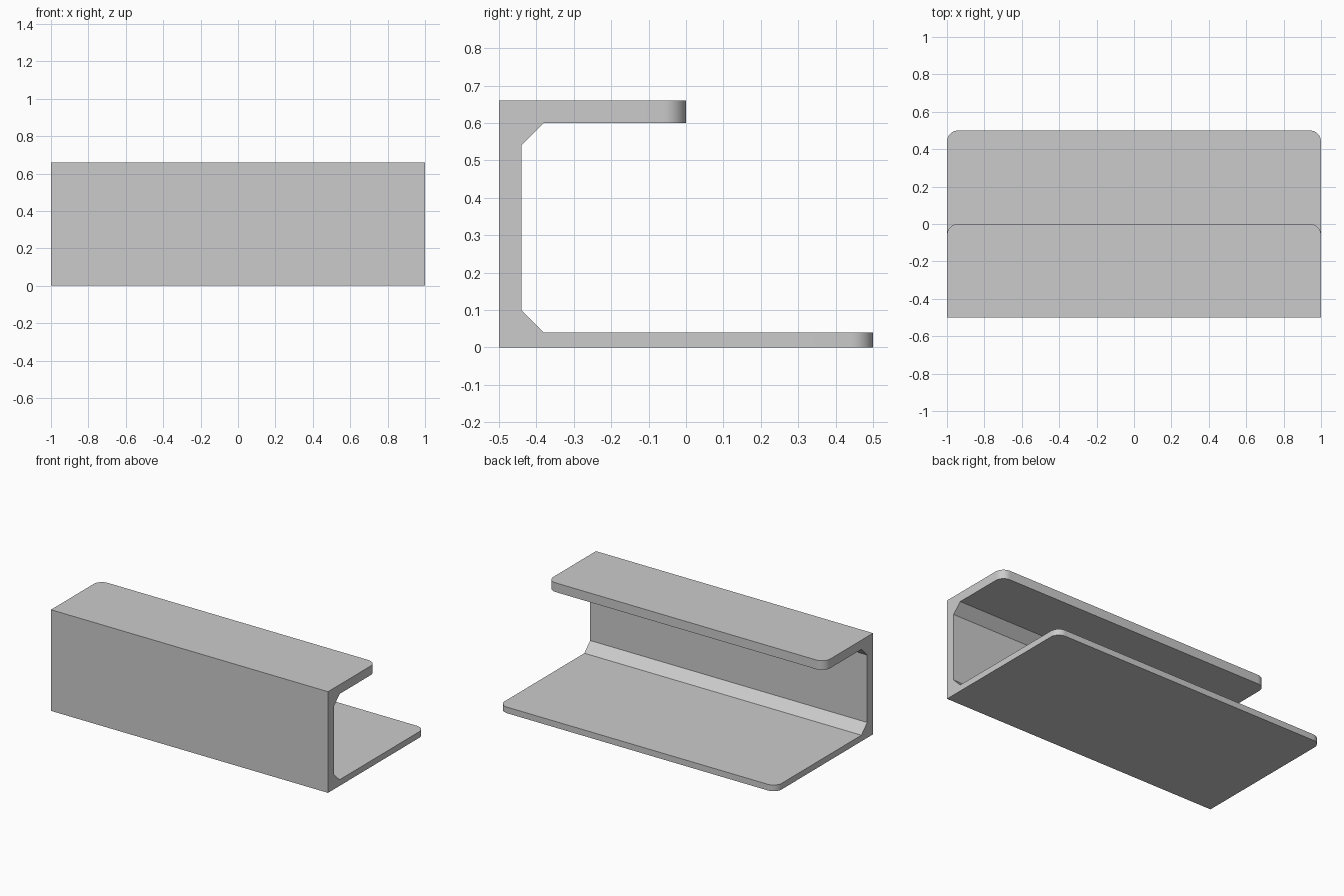
import bpy
import bmesh

cube = bpy.data.objects.get("Cube")
if cube:
    bpy.data.objects.remove(cube, do_unlink=True)

# Plain grey material
GREY = (0.6, 0.6, 0.6, 1.0)
mat = bpy.data.materials.new("light_grey")
mat.use_nodes = True
mat.diffuse_color = GREY
mat.node_tree.nodes["Principled BSDF"].inputs["Base Color"].default_value = GREY

HALF_LENGTH = 1.0
CORNER_RADIUS = 0.06

# Channel cross-section (y, z): long base, front wall, short top flange, chamfered inside
profile = [
    (-0.5, 0), (0.5, 0), (0.5, 0.04), (-0.38, 0.04), (-0.44, 0.1),
    (-0.44, 0.54), (-0.38, 0.6), (0, 0.6), (0, 0.66), (-0.5, 0.66),
]

# Extrude the section along x
bm = bmesh.new()
section = bm.faces.new([bm.verts.new((-HALF_LENGTH, y, z)) for y, z in profile])
extruded = bmesh.ops.extrude_face_region(bm, geom=[section])["geom"]
moved = [v for v in extruded if isinstance(v, bmesh.types.BMVert)]
bmesh.ops.translate(bm, verts=moved, vec=(2 * HALF_LENGTH, 0, 0))
bmesh.ops.recalc_face_normals(bm, faces=bm.faces)


# Round the free back corners of both flanges
def is_flange_corner(edge):
    a, b = (v.co for v in edge.verts)
    vertical = abs(a.x - b.x) < 1e-4 and abs(a.y - b.y) < 1e-4
    return vertical and a.y > -0.1


corners = [e for e in bm.edges if is_flange_corner(e)]
bmesh.ops.bevel(bm, geom=corners, offset=CORNER_RADIUS, offset_type="OFFSET",
                segments=10, profile=0.5, affect="EDGES")

mesh = bpy.data.meshes.new("channel_bracket")
bm.to_mesh(mesh)
bm.free()
mesh.materials.append(mat)
bracket = bpy.data.objects.new("channel_bracket", mesh)
bpy.context.collection.objects.link(bracket)

# Smooth the rounded corners while keeping hard edges
bpy.context.view_layer.objects.active = bracket
bracket.select_set(True)
bpy.ops.object.shade_smooth_by_angle(angle=0.5)
